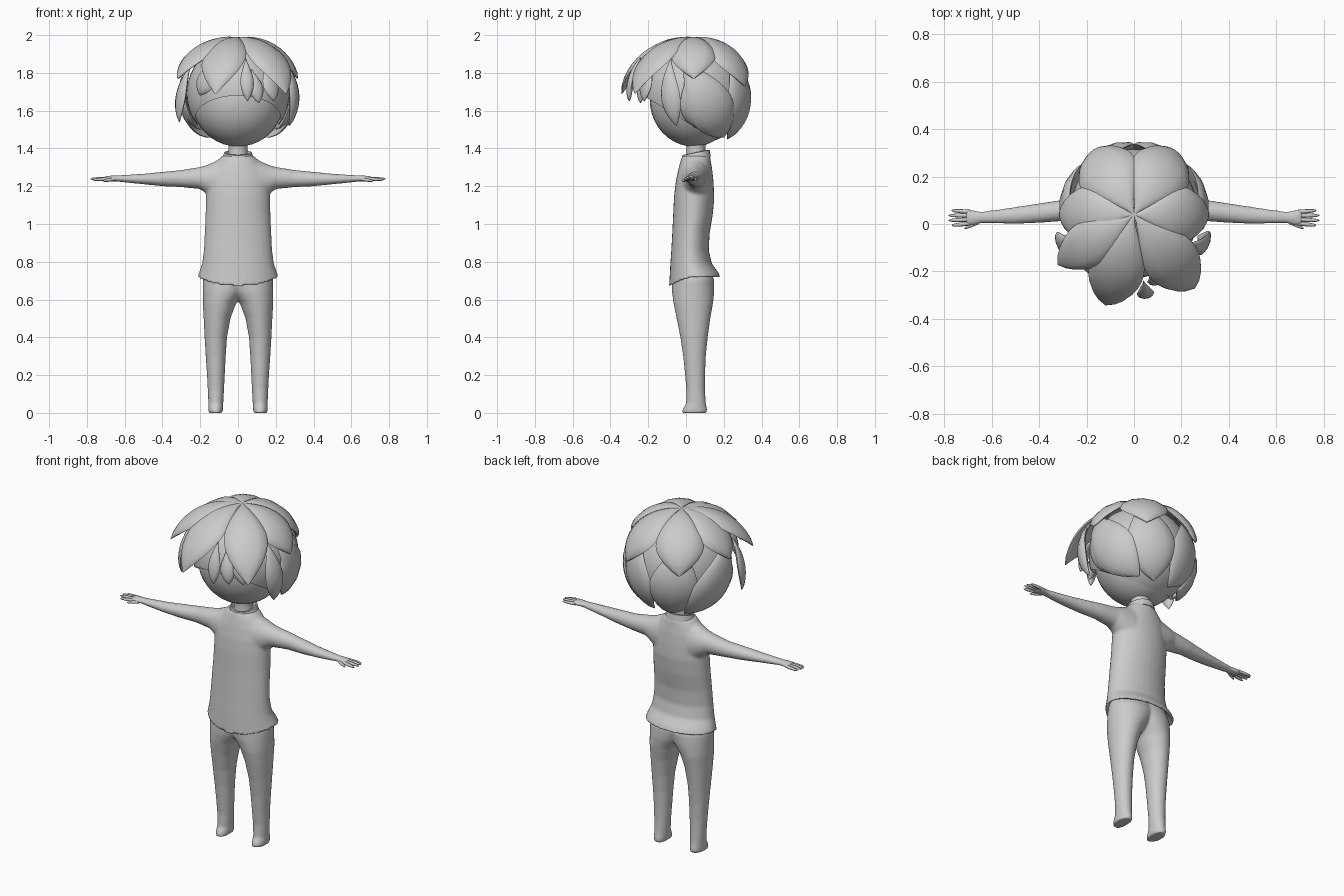
import bpy, bmesh, math
from mathutils import Vector

if "Cube" in bpy.data.objects:
    bpy.data.objects.remove(bpy.data.objects["Cube"])

grey = bpy.data.materials.new("plain grey")
grey.diffuse_color = (0.6, 0.6, 0.6, 1)
grey.use_nodes = True
grey.node_tree.nodes["Principled BSDF"].inputs["Base Color"].default_value = grey.diffuse_color


def ellipse(c, u, v, n=24):
    """Ring of points around c, spanned by the half axes u and v."""
    c, u, v = Vector(c), Vector(u), Vector(v)
    return [c + u * math.cos(2 * math.pi * i / n) + v * math.sin(2 * math.pi * i / n)
            for i in range(n)]


def loft(bm, rings):
    """Closed skin through a list of rings."""
    rows = [[bm.verts.new(p) for p in r] for r in rings]
    n = len(rows[0])
    for a, b in zip(rows, rows[1:]):
        for i in range(n):
            bm.faces.new((a[i], a[(i + 1) % n], b[(i + 1) % n], b[i]))
    bm.faces.new(rows[0])
    bm.faces.new(rows[-1])


def finish(bm, name, angle=60):
    bmesh.ops.recalc_face_normals(bm, faces=bm.faces)
    me = bpy.data.meshes.new(name)
    bm.to_mesh(me)
    bm.free()
    me.materials.append(grey)
    ob = bpy.data.objects.new(name, me)
    bpy.context.collection.objects.link(ob)
    bpy.ops.object.select_all(action='DESELECT')
    ob.select_set(True)
    bpy.context.view_layer.objects.active = ob
    bpy.ops.object.shade_smooth_by_angle(angle=math.radians(angle))
    return ob


def fuse(ob, voxel, rounds):
    """Blend overlapping volumes into one soft skin."""
    m = ob.modifiers.new("fuse", 'REMESH')
    m.mode, m.voxel_size, m.use_smooth_shade = 'VOXEL', voxel, True
    s = ob.modifiers.new("soften", 'SMOOTH')
    s.factor, s.iterations = 0.5, rounds
    for mod in ("fuse", "soften"):
        bpy.ops.object.modifier_apply(modifier=mod)


def z_ring(z, x0, x1, y0, y1, tilt=None):
    r = ellipse(((x0 + x1) / 2, (y0 + y1) / 2, z), ((x1 - x0) / 2, 0, 0), (0, (y1 - y0) / 2, 0), 32)
    if tilt:
        for p in r:
            p.z += tilt(p)
    return r


# shirt: flared hem with a hollow underside, body, sleeves
def hem(p):
    return -0.045 * max(0, (0.04 - p.y) / 0.125) ** 1.5


bm = bmesh.new()
rings = [z_ring(0.77, -0.165, 0.165, -0.06, 0.125),
         z_ring(0.72, -0.2, 0.2, -0.075, 0.165, hem)]
for z, w, y0, y1 in [(0.715, 0.216, -0.09, 0.185), (0.745, 0.206, -0.088, 0.17),
                     (0.79, 0.19, -0.083, 0.137), (0.86, 0.181, -0.078, 0.121),
                     (0.95, 0.176, -0.073, 0.125), (1.05, 0.172, -0.068, 0.142),
                     (1.14, 0.17, -0.064, 0.15), (1.22, 0.166, -0.055, 0.146),
                     (1.28, 0.15, -0.043, 0.14), (1.33, 0.115, -0.03, 0.132),
                     (1.36, 0.085, -0.02, 0.128)]:
    rings.append(z_ring(z, -w, w, y0, y1, hem if z < 0.75 else None))
loft(bm, rings)
arm = [(0.03, 1.08, 1.355, -0.03, 0.13), (0.10, 1.10, 1.342, -0.03, 0.13),
       (0.16, 1.155, 1.314, -0.01, 0.12), (0.20, 1.185, 1.302, 0, 0.11),
       (0.30, 1.195, 1.286, 0.012, 0.102), (0.40, 1.20, 1.276, 0.005, 0.087),
       (0.50, 1.21, 1.266, 0, 0.072), (0.58, 1.218, 1.261, 0.002, 0.06),
       (0.64, 1.225, 1.257, 0.003, 0.053), (0.68, 1.226, 1.256, -0.006, 0.058),
       (0.71, 1.229, 1.251, -0.004, 0.06)]
for s in (-1, 1):
    loft(bm, [ellipse((s * x, (c + d) / 2, (a + b) / 2), (0, (d - c) / 2, 0), (0, 0, (b - a) / 2))
              for x, a, b, c, d in arm])
fuse(finish(bm, "shirt_and_arms"), 0.008, 5)

# fingers and thumbs
bm = bmesh.new()
for s in (-1, 1):
    for a, b in [((0.69, 0.003, 1.239), (0.768, -0.006, 1.234)), ((0.69, 0.019, 1.241), (0.782, 0.015, 1.239)),
                 ((0.69, 0.036, 1.241), (0.782, 0.036, 1.239)), ((0.69, 0.051, 1.239), (0.77, 0.057, 1.236)),
                 ((0.655, 0.008, 1.237), (0.715, -0.018, 1.228))]:
        a, b = Vector((s * a[0], *a[1:])), Vector((s * b[0], *b[1:]))
        loft(bm, [ellipse(a.lerp(b, t), (0, r, 0), (0, 0, r), 8)
                  for t, r in [(0, 0.009), (0.5, 0.0088), (0.85, 0.0065), (1, 0.002)]])
finish(bm, "fingers")

# collar band, higher at the back
bm = bmesh.new()
for_tilt = lambda p: 0.2 * (p.y - 0.055)
loft(bm, [z_ring(z, -w, w, 0.053 - d, 0.053 + d, for_tilt)
          for z, w, d in [(1.34, 0.085, 0.078), (1.36, 0.079, 0.075), (1.378, 0.073, 0.073),
                          (1.38, 0.066, 0.066), (1.36, 0.058, 0.058)]])
finish(bm, "collar", 40)

# trousers with small feet
bm = bmesh.new()
for s in (-1, 1):
    rings = []
    for z, x0, x1, y0, y1 in [(0, 0.081, 0.156, -0.022, 0.112), (0.02, 0.079, 0.157, -0.018, 0.112),
                              (0.05, 0.078, 0.157, 0, 0.105), (0.12, 0.074, 0.16, 0.002, 0.101),
                              (0.2, 0.07, 0.164, -0.005, 0.101), (0.3, 0.065, 0.171, -0.015, 0.105),
                              (0.4, 0.058, 0.177, -0.03, 0.115), (0.5, 0.04, 0.182, -0.05, 0.129),
                              (0.58, 0.01, 0.186, -0.066, 0.143), (0.64, -0.04, 0.187, -0.074, 0.15),
                              (0.7, -0.08, 0.187, -0.075, 0.15), (0.8, -0.08, 0.16, -0.06, 0.11)]:
        rings.append(z_ring(z, min(s * x0, s * x1), max(s * x0, s * x1), y0, y1))
    loft(bm, rings)
fuse(finish(bm, "trousers"), 0.008, 4)

# neck and head
bm = bmesh.new()
loft(bm, [z_ring(z, -w, w, 0.053 - w, 0.053 + w)
          for z, w in [(1.34, 0.056), (1.38, 0.05), (1.41, 0.05), (1.46, 0.06)]])
finish(bm, "neck")
bm = bmesh.new()
bmesh.ops.create_uvsphere(bm, u_segments=32, v_segments=20, radius=1)
for v in bm.verts:
    v.co = Vector((0.245 * v.co.x, 0.04 + 0.232 * v.co.y, 1.66 + 0.25 * v.co.z))
finish(bm, "head")

# scalp: ball cut by a plane sloping from forehead to nape
C = Vector((0, 0.045, 1.69))
bm = bmesh.new()
bmesh.ops.create_uvsphere(bm, u_segments=40, v_segments=24, radius=0.272)
bmesh.ops.translate(bm, verts=bm.verts, vec=C)
bmesh.ops.bisect_plane(bm, geom=bm.verts[:] + bm.edges[:] + bm.faces[:], clear_inner=True,
                       plane_co=(0, -0.21, 1.67), plane_no=(0, 0.22, 0.36))
finish(bm, "scalp")


# hair locks: leaf shapes wrapped around the head from root to tip
def lock(bm, root, tip, width, h=0.02, steps=14, n=12):
    a, b = Vector(root) - C, Vector(tip) - C
    ra, rb = a.length, b.length
    a.normalize()
    b.normalize()
    q = a.rotation_difference(b)
    axis, angle = q.axis, q.angle
    rings = []
    for k in range(steps + 1):
        t = k / steps
        d = a.copy()
        d.rotate(type(q)(axis, angle * t))
        r = ra + (rb - ra) * t ** 2
        f = max(0.03, math.sin(math.pi * t ** 1.35) ** 0.85)
        ring = []
        for i in range(n):
            w = 2 * math.pi * i / n
            phi = width * f * math.cos(w) / r
            ring.append(C + (d * math.cos(phi) + axis * math.sin(phi)) * (r + h * math.sin(w) * f ** 0.6))
        rings.append(ring)
    loft(bm, rings)


crown = (0, 0.04, 1.985)
bm = bmesh.new()
for tip, w in [((0.315, 0.04, 1.77), 0.12), ((-0.315, 0.04, 1.77), 0.12),
               ((0.17, 0.31, 1.73), 0.135), ((-0.17, 0.31, 1.73), 0.135),
               ((-0.32, -0.17, 1.77), 0.10), ((-0.12, -0.34, 1.69), 0.12), ((0.255, -0.27, 1.69), 0.12)]:
    lock(bm, crown, tip, w, 0.024)
finish(bm, "crown_locks")

bm = bmesh.new()
for root, tip, w in [((0.04, -0.24, 1.88), (0.05, -0.30, 1.65), 0.036),
                     ((0.07, -0.21, 1.82), (0.11, -0.24, 1.64), 0.04),
                     ((0.14, -0.18, 1.85), (0.19, -0.22, 1.65), 0.05),
                     ((-0.11, -0.19, 1.86), (-0.20, -0.18, 1.68), 0.06),
                     ((0.23, -0.08, 1.88), (0.27, -0.05, 1.52), 0.055),
                     ((-0.25, -0.07, 1.84), (-0.31, -0.08, 1.54), 0.055)]:
    lock(bm, root, tip, w, 0.018, n=10)
finish(bm, "fringe_locks")

bm = bmesh.new()
for s in (-1, 1):
    for root, tip, w in [((0.23, -0.02, 1.87), (0.13, 0.2, 1.46), 0.13),
                         ((0.12, 0.2, 1.9), (0.05, 0.22, 1.45), 0.14),
                         ((0.26, 0.02, 1.83), (0.2, 0.08, 1.5), 0.09)]:
        lock(bm, (s * root[0], *root[1:]), (s * tip[0], *tip[1:]), w)
finish(bm, "back_locks")
